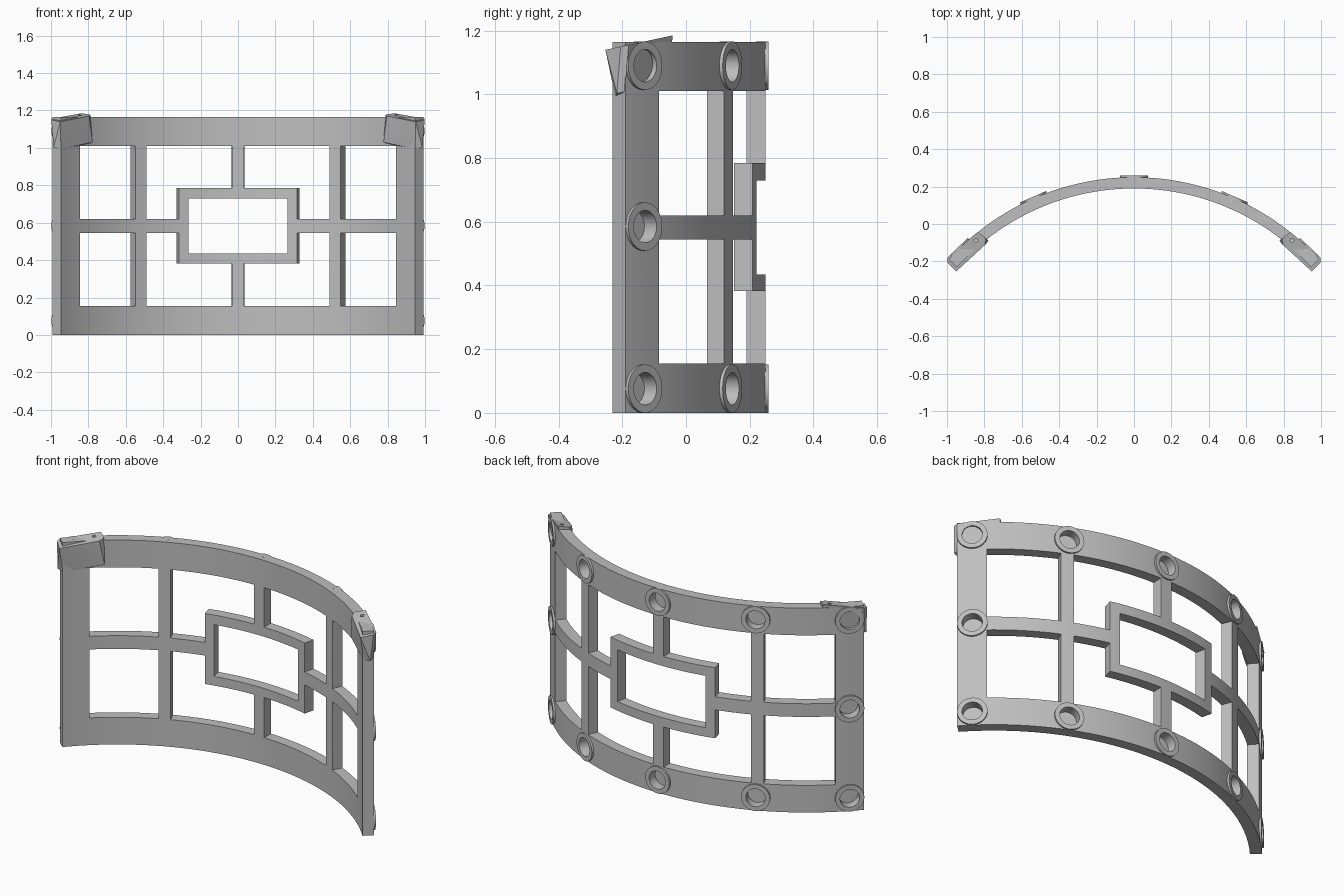
import bpy, bmesh
from math import sin, cos, radians, ceil
from mathutils import Matrix, Vector

old = bpy.data.objects.get("Cube")
if old:
    bpy.data.objects.remove(old, do_unlink=True)

CY = -1.085                    # y of the arc's axis
R_IN, R_OUT = 1.275, 1.335     # inner and outer radius of the wall
HEIGHT = 1.165

grey = bpy.data.materials.new("plain grey")
grey.use_nodes = True
grey.diffuse_color = (0.52, 0.52, 0.52, 1)
grey.node_tree.nodes["Principled BSDF"].inputs["Base Color"].default_value = grey.diffuse_color


def finish(bm, name):
    bmesh.ops.recalc_face_normals(bm, faces=bm.faces)
    me = bpy.data.meshes.new(name)
    bm.to_mesh(me)
    bm.free()
    ob = bpy.data.objects.new(name, me)
    bpy.context.collection.objects.link(ob)
    me.materials.append(grey)
    return ob


def activate(ob):
    bpy.ops.object.select_all(action='DESELECT')
    ob.select_set(True)
    bpy.context.view_layer.objects.active = ob


def cut(ob, cutter):
    activate(ob)
    mod = ob.modifiers.new("cut", 'BOOLEAN')
    mod.operation = 'DIFFERENCE'
    mod.solver = 'EXACT'
    mod.object = cutter
    bpy.ops.object.modifier_apply(modifier=mod.name)


def on_arc(angle, radius, z):
    a = radians(angle)
    return Vector((radius * sin(a), CY + radius * cos(a), z))


# Curved lattice wall: which cells of the angle/height grid are solid
BAR, OPEN, FRAME, POST_A, POST_B, COLUMN, END = 1.45, 12, 14.3, 22.6, 25.5, 41.5, 47.9
LEVELS = [0, 0.155, 0.383, 0.435, 0.545, 0.62, 0.73, 0.785, 1.01, HEIGHT]


def solid(a, z):
    if z < 0.155 or z > 1.01 or a > COLUMN or POST_A < a < POST_B:
        return True
    if a < FRAME and 0.383 < z < 0.785:
        return a > OPEN or not 0.435 < z < 0.73
    return a < BAR or (a > FRAME and 0.545 < z < 0.62)


half = [0]
for stop in (BAR, OPEN, FRAME, POST_A, POST_B, COLUMN, END):
    start = half[-1]
    n = ceil((stop - start) / 1.5)
    half += [start + (stop - start) * (i + 1) / n for i in range(n)]
angles = [-a for a in reversed(half[1:])] + half

bm = bmesh.new()
verts = {}


def vert(i, j):
    if (i, j) not in verts:
        verts[i, j] = bm.verts.new(on_arc(angles[i], R_IN, LEVELS[j]))
    return verts[i, j]


for i in range(len(angles) - 1):
    for j in range(len(LEVELS) - 1):
        if solid(abs(angles[i] + angles[i + 1]) / 2, (LEVELS[j] + LEVELS[j + 1]) / 2):
            bm.faces.new([vert(i, j), vert(i + 1, j), vert(i + 1, j + 1), vert(i, j + 1)])
back = bmesh.ops.extrude_face_region(bm, geom=bm.faces[:], use_keep_orig=True)
grow = R_OUT / R_IN
for v in back["geom"]:
    if isinstance(v, bmesh.types.BMVert):
        v.co.x *= grow
        v.co.y = CY + (v.co.y - CY) * grow
wall = finish(bm, "curved_lattice_wall")

# Round sockets on the outer side
LOW, MID, HIGH = 0.076, 0.585, 1.09
sockets = [(a, z) for a in (-44.6, -23.7, 0, 23.7, 44.6) for z in (LOW, HIGH)]
sockets += [(-44.6, MID), (44.6, MID)]


def discs(name, radius, r0, r1):
    bm = bmesh.new()
    for a, z in sockets:
        pos = on_arc(a, (r0 + r1) / 2, z)
        turn = Matrix.Rotation(-radians(a), 4, 'Z') @ Matrix.Rotation(radians(-90), 4, 'X')
        bmesh.ops.create_cone(bm, cap_ends=True, segments=40, radius1=radius, radius2=radius,
                              depth=r1 - r0, matrix=Matrix.Translation(pos) @ turn)
    return finish(bm, name)


rims = discs("socket_rims", 0.076, 1.305, 1.344)
bores = discs("socket_bores", 0.051, 1.29, 1.40)
cut(wall, bores)
cut(rims, bores)
bpy.data.objects.remove(bores, do_unlink=True)

# Sloped caps on both upper corners, tapering down into the wall
OUTLINE = [(0.95, -0.253), (0.998, -0.205), (0.998, -0.18), (0.835, -0.042),
           (0.79, -0.078), (0.796, -0.112)]


def cap_top(y):
    return 1.185 + 0.214 * (y + 0.042)


def corner_cap(side, name):
    bm = bmesh.new()
    top = [bm.verts.new((side * x, y, cap_top(y))) for x, y in OUTLINE]
    low = []
    for k, (x, y) in enumerate(OUTLINE):
        inner = k in (0, 5)
        low.append(bm.verts.new((side * x, y + (0.031 if inner else 0), cap_top(y) - 0.147)))
    # keep the lower outer corners inside the wall
    for v in low[1:5]:
        v.co.x -= side * 0.012
        v.co.y -= 0.012
    bmesh.ops.convex_hull(bm, input=top + low)
    bmesh.ops.dissolve_limit(bm, angle_limit=radians(1), verts=bm.verts, edges=bm.edges)
    cap = finish(bm, name)
    # small pin hole in the sloped top
    bm = bmesh.new()
    bmesh.ops.create_cone(bm, cap_ends=True, segments=16, radius1=0.01, radius2=0.01,
                          depth=0.12, matrix=Matrix.Translation((side * 0.845, -0.088, 1.18)))
    pin = finish(bm, "pin_cutter")
    cut(cap, pin)
    bpy.data.objects.remove(pin, do_unlink=True)
    return cap


caps = [corner_cap(1, "left_corner_cap"), corner_cap(-1, "right_corner_cap")]

for ob in [wall, rims] + caps:
    activate(ob)
    bpy.ops.object.shade_smooth_by_angle(angle=radians(30))
